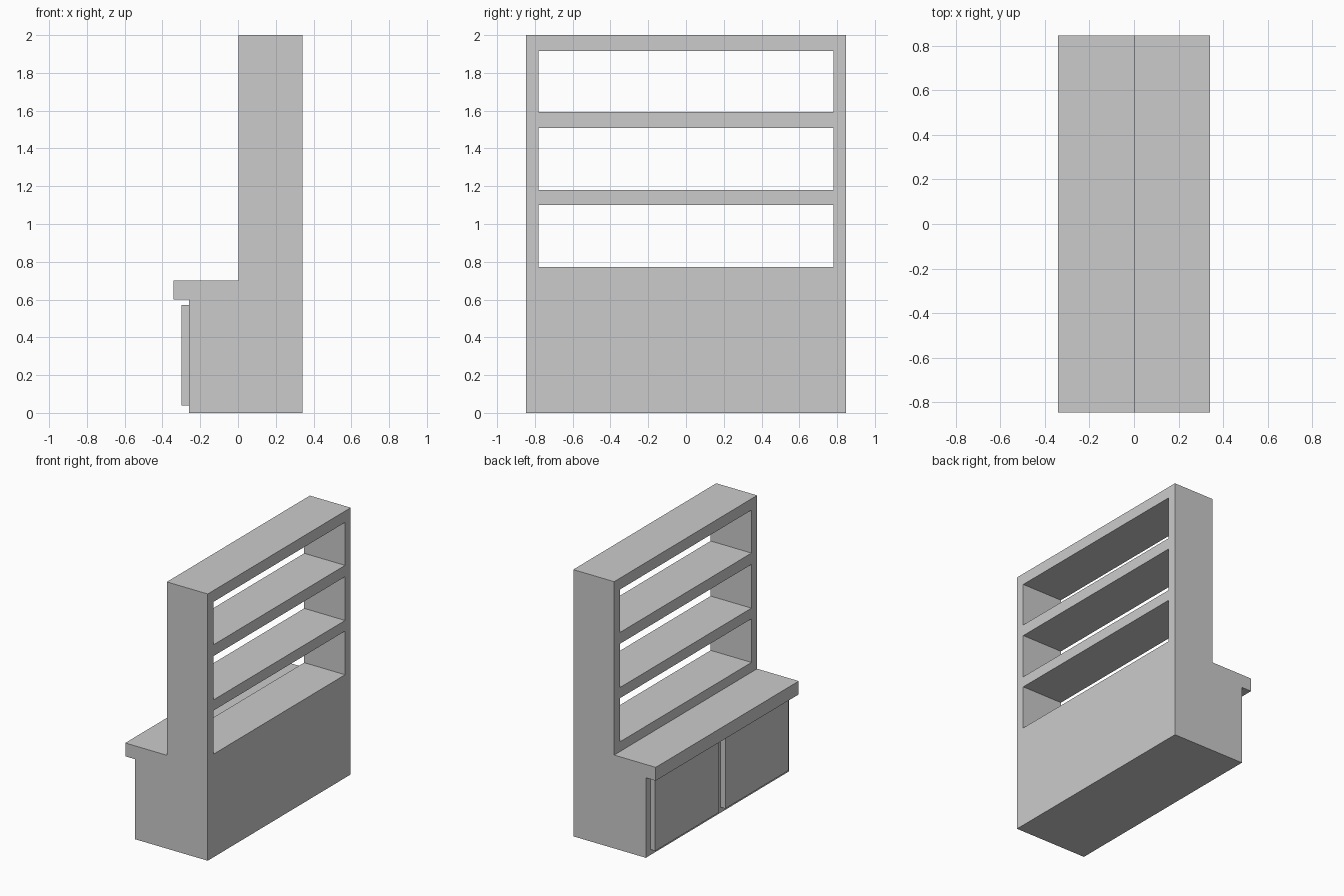
import bpy
import bmesh

# Remove the default cube
cube = bpy.data.objects.get("Cube")
if cube:
    bpy.data.objects.remove(cube, do_unlink=True)

# Single plain colour
grey = bpy.data.materials.new("light_grey")
grey.use_nodes = True
GREY = (0.6, 0.6, 0.6, 1)
grey.diffuse_color = GREY
grey.node_tree.nodes["Principled BSDF"].inputs["Base Color"].default_value = GREY

HALF = 0.847             # half length along y
BACK, FRONT = 0.342, 0.003   # depth range of the upper rack


def add_object(name, bm):
    bmesh.ops.recalc_face_normals(bm, faces=bm.faces)
    mesh = bpy.data.meshes.new(name)
    bm.to_mesh(mesh)
    bm.free()
    mesh.materials.append(grey)
    obj = bpy.data.objects.new(name, mesh)
    bpy.context.collection.objects.link(obj)
    return obj


def box(name, x, y, z):
    """Box spanning the given (min, max) ranges."""
    bm = bmesh.new()
    bmesh.ops.create_cube(bm, size=1)
    for v in bm.verts:
        v.co = [r[0] if c < 0 else r[1] for c, r in zip(v.co, (x, y, z))]
    return add_object(name, bm)


# Carcass: side profile extruded along the length, with counter overhang
profile = [(BACK, 0), (BACK, 2), (FRONT, 2), (FRONT, 0.7),
           (-BACK, 0.7), (-BACK, 0.6), (-0.26, 0.6), (-0.26, 0)]
bm = bmesh.new()
side = bm.faces.new([bm.verts.new((x, -HALF, z)) for x, z in profile])
ends = bmesh.ops.extrude_face_region(bm, geom=[side])["geom"]
bmesh.ops.translate(bm, vec=(0, 2 * HALF, 0),
                    verts=[v for v in ends if isinstance(v, bmesh.types.BMVert)])
carcass = add_object("cabinet_body", bm)

# Three open shelves cut right through the rack
for i, (low, high) in enumerate([(0.773, 1.1), (1.18, 1.508), (1.593, 1.915)]):
    cutter = box(f"shelf_opening_{i + 1}", (-0.1, 0.5), (-0.78, 0.78), (low, high))
    cutter.hide_render = True
    cutter.hide_viewport = True
    cutter.display_type = "WIRE"
    cut = carcass.modifiers.new(f"opening_{i + 1}", "BOOLEAN")
    cut.operation = "DIFFERENCE"
    cut.solver = "EXACT"
    cut.object = cutter

# Apply the cuts, then discard the cutters
bpy.context.view_layer.update()
graph = bpy.context.evaluated_depsgraph_get()
cut_mesh = bpy.data.meshes.new_from_object(carcass.evaluated_get(graph))
carcass.modifiers.clear()
carcass.data = cut_mesh
for obj in [o for o in bpy.data.objects if o.name.startswith("shelf_opening_")]:
    bpy.data.objects.remove(obj, do_unlink=True)

# Pair of cupboard doors below the counter
for name, s in (("door_a", -1), ("door_b", 1)):
    box(name, (-0.298, -0.26), tuple(sorted((s * 0.04, s * 0.79))), (0.04, 0.57))
